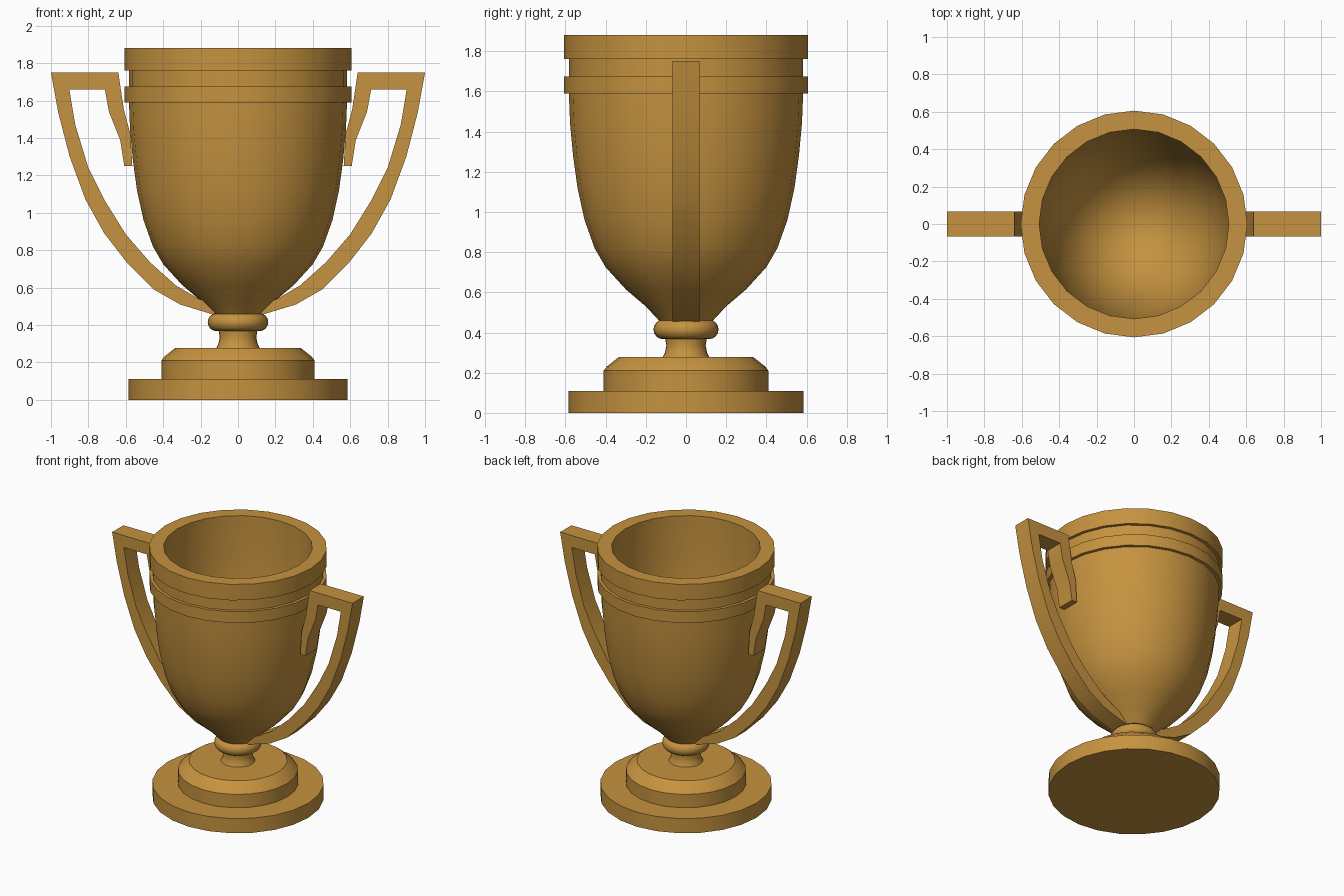
import bpy, bmesh, math

if "Cube" in bpy.data.objects:
    bpy.data.objects.remove(bpy.data.objects["Cube"])

SIDES = 24
gold = bpy.data.materials.new("antique gold")
gold.diffuse_color = (0.56, 0.29, 0.05, 1)
gold.use_nodes = True
gold.node_tree.nodes["Principled BSDF"].inputs["Base Color"].default_value = gold.diffuse_color


def finish(name, bm, angle):
    bmesh.ops.recalc_face_normals(bm, faces=bm.faces)
    mesh = bpy.data.meshes.new(name)
    bm.to_mesh(mesh)
    bm.free()
    mesh.materials.append(gold)
    ob = bpy.data.objects.new(name, mesh)
    bpy.context.collection.objects.link(ob)
    bpy.ops.object.select_all(action='DESELECT')
    bpy.context.view_layer.objects.active = ob
    ob.select_set(True)
    bpy.ops.object.shade_smooth_by_angle(angle=math.radians(angle))
    return ob


def lathe(name, profile, angle=32):
    """Revolve (radius, z) points; radius 0 becomes a single pole vertex."""
    bm = bmesh.new()
    rings = []
    for r, z in profile:
        if r == 0:
            rings.append([bm.verts.new((0, 0, z))] * SIDES)
        else:
            rings.append([bm.verts.new((r * math.cos(math.tau * i / SIDES),
                                        r * math.sin(math.tau * i / SIDES), z))
                          for i in range(SIDES)])
    for a, b in zip(rings, rings[1:]):
        for i in range(SIDES):
            j = (i + 1) % SIDES
            quad = list(dict.fromkeys((a[i], a[j], b[j], b[i])))
            bm.faces.new(quad)
    return finish(name, bm, angle)


# Stepped base
lathe("base", [(0, 0), (.585, 0), (.585, .11), (.41, .11), (.41, .21),
               (.395, .23), (.335, .278), (0, .278)])

# Waisted stem with a rounded collar
bead = [(.115 + .047 * math.sin(math.pi * k / 8),
         .415 - .048 * math.cos(math.pi * k / 8)) for k in range(9)]
lathe("stem", [(0, .27), (.12, .27), (.105, .30), (.098, .335), (.103, .367)]
      + bead + [(0, .463)], 45)

# Hollow cup: outside wall, two raised bands, rim and inside wall
outside = [(0, .455), (.135, .46), (.20, .53), (.30, .615), (.40, .725), (.455, .82),
           (.505, .96), (.54, 1.12), (.562, 1.28), (.577, 1.44), (.583, 1.59)]
bands = [(.606, 1.59), (.606, 1.675), (.583, 1.675), (.583, 1.76),
         (.606, 1.76), (.606, 1.88), (.507, 1.88)]
inside = [(.505, 1.6), (.49, 1.36), (.46, 1.14), (.41, .95), (.34, .80),
          (.24, .68), (.12, .61), (0, .59)]
lathe("cup", outside + bands + inside)

# Handles: a ribbon given by paired outer and inner edge points (x, z)
pairs = [((.565, 1.25), (.608, 1.25)), ((.575, 1.42), (.63, 1.39)),
         ((.61, 1.55), (.69, 1.54)), ((.64, 1.75), (.712, 1.66)),
         ((1.0, 1.75), (.902, 1.66)), ((.962, 1.54), (.87, 1.47)),
         ((.90, 1.30), (.80, 1.24)), ((.815, 1.07), (.715, 1.07)),
         ((.715, .89), (.60, .885)), ((.595, .735), (.47, .735)),
         ((.45, .59), (.33, .61)), ((.31, .51), (.21, .54)), ((.13, .455), (.10, .50))]


def handle(name, side):
    bm = bmesh.new()
    rows = [[bm.verts.new((side * x, y, z))
             for (x, z), y in ((o, -.067), (n, -.067), (n, .067), (o, .067))]
            for o, n in pairs]
    for a, b in zip(rows, rows[1:]):
        for i in range(4):
            j = (i + 1) % 4
            bm.faces.new((a[i], a[j], b[j], b[i]))
    bm.faces.new(rows[0])
    bm.faces.new(rows[-1])
    return finish(name, bm, 30)


handle("handle_right", 1)
handle("handle_left", -1)
